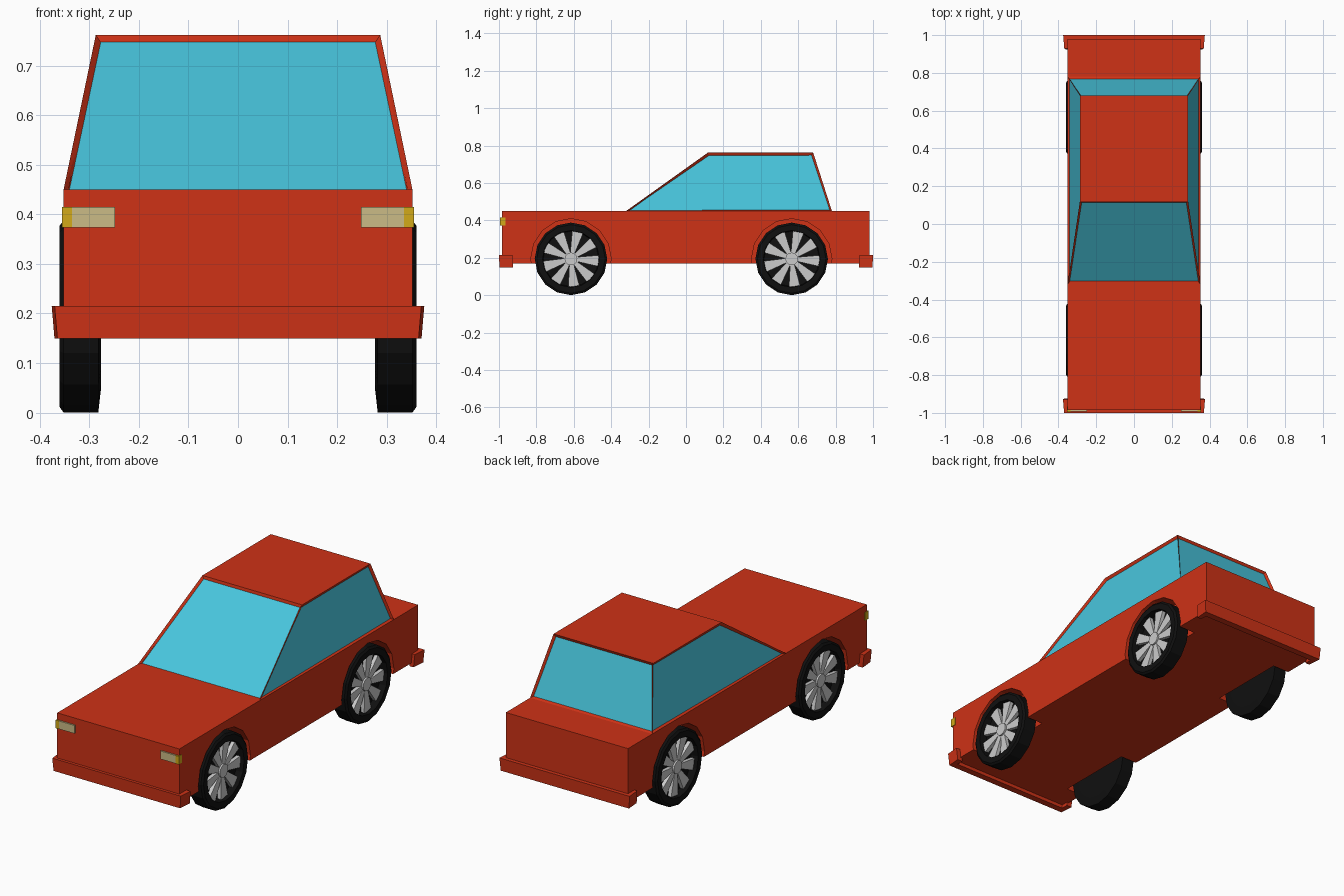
import bpy, bmesh
from math import pi, sin, cos
from mathutils import Matrix, Vector

if "Cube" in bpy.data.objects:
    bpy.data.objects.remove(bpy.data.objects["Cube"])


def material(name, rgb):
    m = bpy.data.materials.new(name)
    m.diffuse_color = (*rgb, 1)
    m.use_nodes = True
    m.node_tree.nodes["Principled BSDF"].inputs["Base Color"].default_value = m.diffuse_color
    return m


RED = material("red_paint", (0.62, 0.032, 0.008))
GLASS = material("blue_glass", (0.065, 0.56, 0.72))
BLACK = material("black_rubber", (0.005, 0.005, 0.005))
CREAM = material("cream_lamp", (0.6, 0.5, 0.24))
AMBER = material("amber_lamp", (0.65, 0.4, 0.01))


def finish(bm, name, *mats):
    bmesh.ops.recalc_face_normals(bm, faces=bm.faces)
    me = bpy.data.meshes.new(name)
    bm.to_mesh(me)
    bm.free()
    ob = bpy.data.objects.new(name, me)
    bpy.context.collection.objects.link(ob)
    for m in mats:
        me.materials.append(m)
    return ob


def box(name, lo, hi, *mats):
    lo, hi = Vector(lo), Vector(hi)
    bm = bmesh.new()
    bmesh.ops.create_cube(bm, size=1, matrix=Matrix.Translation((lo + hi) / 2)
                          @ Matrix.Diagonal((*(hi - lo), 1)))
    return finish(bm, name, *mats)


def prism(bm, pts, offset):
    """Extrude a closed outline of 3D points by an offset."""
    face = bm.faces.new([bm.verts.new(p) for p in pts])
    ext = bmesh.ops.extrude_face_region(bm, geom=[face])["geom"]
    top = [g for g in ext if isinstance(g, bmesh.types.BMVert)]
    bmesh.ops.translate(bm, verts=top, vec=offset)
    return top


def lathe(bm, profile, sides):
    """Revolve (radius, x) points round the x axis."""
    rings = []
    for r, x in profile:
        rings.append([bm.verts.new((x, r * sin(2 * pi * i / sides), r * cos(2 * pi * i / sides)))
                      for i in range(sides)])
    for a, b in zip(rings, rings[1:]):
        for i in range(sides):
            j = (i + 1) % sides
            bm.faces.new((a[i], a[j], b[j], b[i]))
    bm.faces.new(rings[0])
    bm.faces.new(rings[-1])


WHEEL_Y = {"front": -0.615, "rear": 0.565}
WHEEL_Z, WHEEL_R, SIDES = 0.194, 0.194, 16

# Lower body with four wheel wells cut out
body = box("body", (-0.352, -0.985, 0.168), (0.352, 0.98, 0.45), RED)
for y in WHEEL_Y.values():
    for s in (-1, 1):
        bm = bmesh.new()
        lathe(bm, [(0.215, s * 0.258), (0.215, s * 0.42)], SIDES)
        bmesh.ops.translate(bm, verts=bm.verts, vec=(0, y, WHEEL_Z))
        cutter = finish(bm, "well_cutter", RED)
        cutter.hide_render = True
        mod = body.modifiers.new("well", 'BOOLEAN')
        mod.operation, mod.solver, mod.object = 'DIFFERENCE', 'EXACT', cutter
        bpy.context.view_layer.objects.active = body
        bpy.ops.object.modifier_apply(modifier=mod.name)
        bpy.data.objects.remove(cutter)

# Cabin: tapered block, each side face inset into a recessed window
bm = bmesh.new()
low = [(-0.352, -0.32, 0.45), (0.352, -0.32, 0.45), (0.352, 0.78, 0.45), (-0.352, 0.78, 0.45)]
high = [(-0.287, 0.117, 0.762), (0.287, 0.117, 0.762), (0.287, 0.68, 0.762), (-0.287, 0.68, 0.762)]
a = [bm.verts.new(p) for p in low]
b = [bm.verts.new(p) for p in high]
windows = [bm.faces.new((a[i], a[(i + 1) % 4], b[(i + 1) % 4], b[i])) for i in range(4)]
bm.faces.new(b)
bm.normal_update()
bmesh.ops.inset_individual(bm, faces=windows, thickness=0.015, depth=-0.01)
for f in windows:
    f.material_index = 1
finish(bm, "cabin", RED, GLASS)

# Wrap-round bumpers, slightly narrower at the bottom edge
for name, s, face_w, end_w in (("front_bumper", -1, 0.370, 0.376), ("rear_bumper", 1, 0.375, 0.369)):
    half = [(face_w, 1.0), (end_w, 0.928), (0.345, 0.928), (0.345, 0.965)]
    outline = half + [(-x, y) for x, y in reversed(half)]
    bm = bmesh.new()
    top = prism(bm, [(x * 0.985, s * (y - 0.003), 0.149) for x, y in outline], (0, 0, 0.066))
    for v in top:
        v.co.x /= 0.985
        v.co.y += s * 0.003
    finish(bm, name, RED)

# Headlamps with amber corner lamps
for side, s in (("left", -1), ("right", 1)):
    def span(x0, x1): return sorted((s * x0, s * x1))
    x0, x1 = span(0.248, 0.335)
    box(side + "_headlamp", (x0, -0.993, 0.373), (x1, -0.97, 0.415), CREAM)
    x0, x1 = span(0.335, 0.355)
    box(side + "_corner_lamp", (x0, -0.994, 0.373), (x1, -0.966, 0.415), AMBER)

# Wheels: tyre with a recessed face, tapered spokes and a hub
for end, y in WHEEL_Y.items():
    for side, s in (("left", -1), ("right", 1)):
        place = Matrix.Translation((0, y, WHEEL_Z)) @ Matrix.Diagonal((s, 1, 1, 1))
        bm = bmesh.new()
        lathe(bm, [(0.15, 0.277), (WHEEL_R, 0.282), (WHEEL_R, 0.352),
                   (0.183, 0.36), (0.152, 0.36), (0.148, 0.322)], SIDES)
        bm.transform(place)
        finish(bm, f"{end}_{side}_tyre", BLACK)

        bm = bmesh.new()
        lathe(bm, [(0.034, 0.315), (0.034, 0.35)], 12)
        for k in range(9):
            t = 2 * pi * (k + 0.35) / 9
            pts = []
            for r, w in ((0.025, -0.011), (0.148, -0.03), (0.148, 0.03), (0.025, 0.011)):
                pts.append((0.321, r * sin(t) + w * cos(t), r * cos(t) - w * sin(t)))
            prism(bm, pts, (0.02, 0, 0))
        bm.transform(place)
        finish(bm, f"{end}_{side}_rim")
